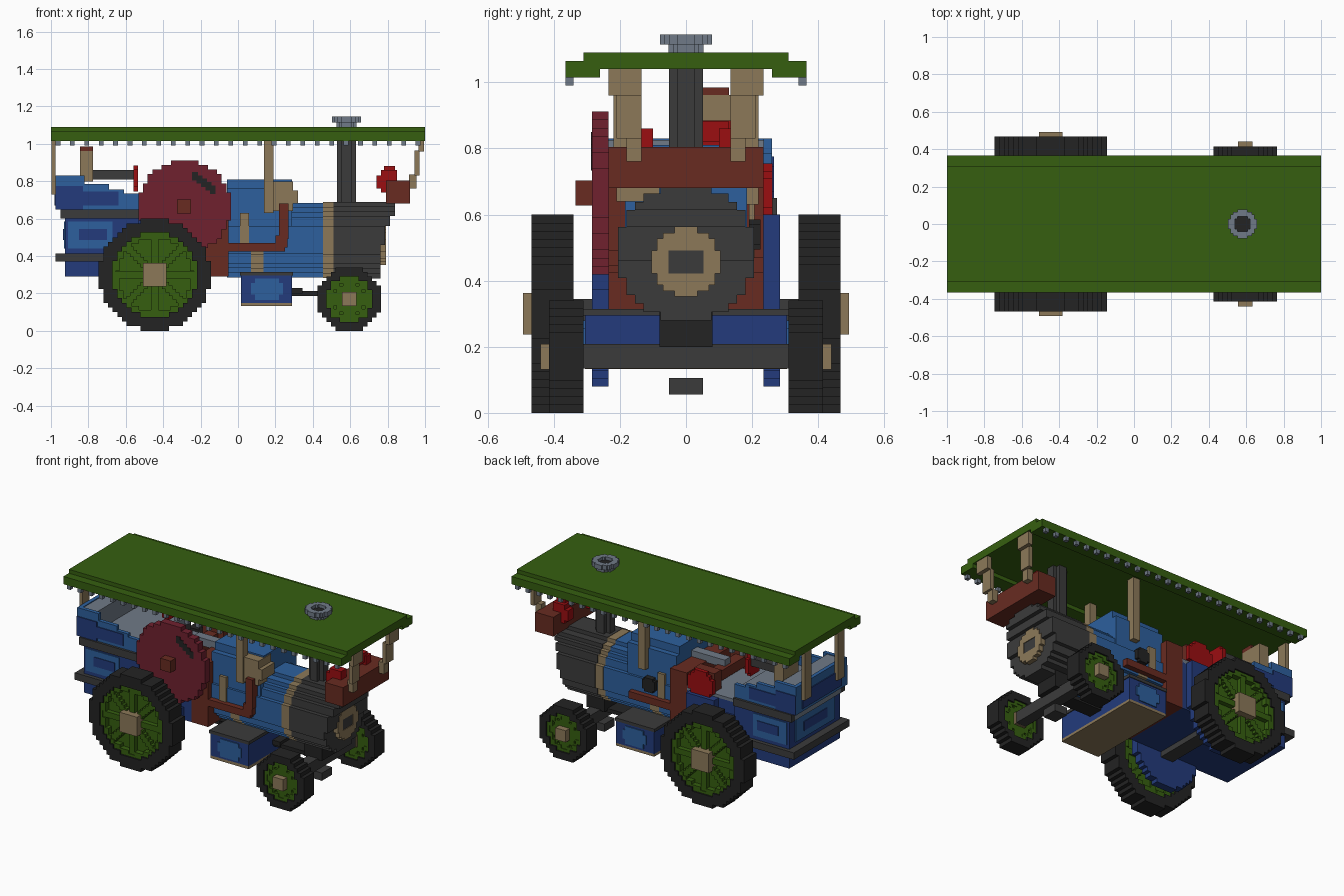
import bpy, bmesh, math

if "Cube" in bpy.data.objects:
    bpy.data.objects.remove(bpy.data.objects["Cube"], do_unlink=True)


def material(name, rgb):
    lin = [((c / 255 + 0.055) / 1.055) ** 2.4 if c > 10 else c / 255 / 12.92 for c in rgb]
    m = bpy.data.materials.new(name)
    m.use_nodes = True
    m.diffuse_color = (*lin, 1)
    m.node_tree.nodes["Principled BSDF"].inputs["Base Color"].default_value = (*lin, 1)
    return m


GREEN = material("green", (54, 95, 16))
BLACK = material("tyre_black", (35, 35, 35))
DARK = material("dark_grey", (59, 59, 59))
SLATE = material("slate_grey", (112, 122, 135))
TAN = material("tan", (140, 121, 89))
LIGHT = material("light_blue", (45, 96, 157))
NAVY = material("dark_blue", (35, 59, 124))
MAROON = material("maroon", (112, 33, 47))
BROWN = material("red_brown", (104, 43, 33))
RED = material("bright_red", (155, 14, 17))


def finish(name, bm, mat):
    bmesh.ops.recalc_face_normals(bm, faces=bm.faces)
    me = bpy.data.meshes.new(name)
    bm.to_mesh(me)
    bm.free()
    me.materials.append(mat)
    ob = bpy.data.objects.new(name, me)
    bpy.context.collection.objects.link(ob)
    return ob


def box(name, x, y, z, mat):
    """Block given by its (low, high) range on each axis."""
    bm = bmesh.new()
    bmesh.ops.create_cube(bm, size=1)
    for v in bm.verts:
        v.co = [(r[0] + r[1]) / 2 + c * (r[1] - r[0]) for r, c in zip((x, y, z), v.co)]
    return finish(name, bm, mat)


def pair(name, x, y, z, mat):
    """Block and its mirror image across y = 0."""
    box("near_" + name, x, (-y[1], -y[0]), z, mat)
    box("far_" + name, x, y, z, mat)


def disc(name, axis, centre, depth, radius, n, mat, keep=lambda u, v: True):
    """Stepped disc of square cells, 2n across, extruded along an axis."""
    bm, s, pts = bmesh.new(), radius / n, {}
    place = {"x": lambda u, v, d: (d, u, v), "y": lambda u, v, d: (u, d, v),
             "z": lambda u, v, d: (u, v, d)}[axis]

    def vert(i, j):
        if (i, j) not in pts:
            pts[i, j] = bm.verts.new(place(centre[0] + i * s, centre[1] + j * s, depth[0]))
        return pts[i, j]

    for i in range(-n, n):
        for j in range(-n, n):
            u, v = (i + 0.5) * s, (j + 0.5) * s
            if math.hypot(u, v) <= radius and keep(u, v):
                bm.faces.new([vert(i, j), vert(i + 1, j), vert(i + 1, j + 1), vert(i, j + 1)])
    ext = bmesh.ops.extrude_face_region(bm, geom=bm.faces[:], use_keep_orig=True)
    step = place(0, 0, depth[1] - depth[0])
    bmesh.ops.translate(bm, vec=step, verts=[g for g in ext["geom"] if isinstance(g, bmesh.types.BMVert)])
    return finish(name, bm, mat)


# Canopy with drooping edges and a row of bulbs on each side
box("canopy", (-1, 1), (-0.31, 0.31), (1.04, 1.09), GREEN)
pair("canopy_edge", (-1, 1), (0.26, 0.365), (1.015, 1.065), GREEN)
for i in range(26):
    x = -0.975 + i * 0.077
    pair("canopy_bulb", (x, x + 0.025), (0.34, 0.365), (0.99, 1.015), SLATE)

# Canopy posts
for x, y, z in (((0.965, 0.995), (0.135, 0.235), (0.96, 1.04)),
                ((0.945, 0.97), (0.135, 0.21), (0.83, 0.965)),
                ((0.915, 0.955), (0.135, 0.18), (0.76, 0.835))):
    pair("front_post", x, y, z, TAN)
pair("middle_post", (0.14, 0.19), (0.17, 0.22), (0.63, 1.04), TAN)
pair("rear_post", (-0.998, -0.975), (0.135, 0.205), (0.73, 1.04), TAN)

# Chimney
def hollow(u, v):
    return math.hypot(u, v) > 0.04

disc("chimney", "z", (0.58, 0), (0.66, 1.115), 0.052, 2, DARK)
disc("chimney_collar", "z", (0.58, 0), (1.09, 1.118), 0.053, 4, SLATE, hollow)
disc("chimney_cap", "z", (0.58, 0), (1.115, 1.145), 0.078, 6, SLATE, hollow)
disc("chimney_mouth", "z", (0.58, 0), (1.1, 1.125), 0.05, 4, BLACK)

# Boiler, bands and smokebox with its raked front
C = (0, 0.485)
disc("boiler", "x", C, (-0.06, 0.46), 0.2, 8, LIGHT)
disc("boiler_front_band", "x", C, (0.455, 0.51), 0.203, 8, TAN)
disc("boiler_middle_band", "x", C, (0.07, 0.135), 0.203, 8, TAN, lambda u, v: v < -0.05)
pair("boiler_strap", (0.01, 0.06), (0.19, 0.208), (0.45, 0.63), TAN)
disc("smokebox", "x", C, (0.51, 0.762), 0.205, 8, DARK)
for x0, low in ((0.76, -0.02), (0.785, 0.07), (0.812, 0.12)):
    disc("smokebox_lip", "x", C, (x0, x0 + 0.027), 0.205, 8, DARK, lambda u, v: v > low)
disc("smokebox_door_ring", "x", (0, 0.457), (0.75, 0.792), 0.105, 6, TAN,
     lambda u, v: abs(u) > 0.05 or abs(v) > 0.035)
box("smokebox_door", (0.75, 0.788), (-0.053, 0.053), (0.42, 0.495), DARK)

# Firebox, cylinder block and pipework
box("firebox", (-0.17, -0.05), (-0.235, 0.235), (0.29, 0.7), BROWN)
box("cylinder_block", (-0.06, 0.29), (-0.15, 0.15), (0.6, 0.81), LIGHT)
box("cylinder_shoulder", (-0.06, 0.29), (-0.185, 0.185), (0.55, 0.76), LIGHT)
box("valve_chest", (0.18, 0.295), (-0.21, -0.08), (0.64, 0.8), TAN)
box("valve_cover", (0.22, 0.32), (-0.21, -0.08), (0.68, 0.75), TAN)
pair("lower_pipe", (-0.15, 0.25), (0.195, 0.235), (0.425, 0.47), BROWN)
box("pipe_elbow", (0.2, 0.265), (-0.235, -0.19), (0.445, 0.51), BROWN)
box("pipe_riser", (0.22, 0.27), (-0.235, -0.17), (0.49, 0.68), BROWN)
disc("pump_port", "y", (0.115, 0.54), (0.19, 0.225), 0.045, 3, BLACK)

# Flywheel, crankshaft and far side pulley
F = (-0.285, 0.665)
disc("flywheel", "y", F, (-0.285, -0.235), 0.247, 10, MAROON)
box("flywheel_hub", (-0.325, -0.25), (-0.335, -0.28), (0.627, 0.703), BROWN)
for i in range(5):
    x, z = -0.245 + i * 0.024, 0.805 - i * 0.018
    box("flywheel_slot", (x, x + 0.03), (-0.288, -0.28), (z, z + 0.045), BLACK)
box("crankshaft", (-0.32, -0.25), (-0.28, 0.24), (0.635, 0.7), BROWN)
disc("far_pulley", "y", F, (0.235, 0.262), 0.09, 4, RED)
pair("crank_bearing", (-0.36, -0.21), (0.15, 0.22), (0.6, 0.74), BROWN)
box("connecting_rod", (-0.3, 0), (-0.03, 0.03), (0.69, 0.74), SLATE)

# Tender body with belts and open top
box("tender_body", (-0.925, -0.17), (-0.235, 0.235), (0.29, 0.6), NAVY)
box("tender_lower", (-0.925, -0.53), (-0.26, 0.26), (0.29, 0.61), NAVY)
box("lower_belt", (-0.975, -0.53), (-0.285, 0.285), (0.37, 0.415), DARK)
box("upper_belt", (-0.95, -0.53), (-0.275, 0.275), (0.6, 0.65), DARK)
for x0, x1, top in ((-0.975, -0.82, 0.83), (-0.82, -0.69, 0.785), (-0.69, -0.61, 0.755), (-0.61, -0.53, 0.735)):
    pair("tender_side", (x0, x1), (0.235, 0.26), (0.65, top), LIGHT)
box("tender_back", (-0.975, -0.95), (-0.26, 0.26), (0.65, 0.83), LIGHT)
box("tender_floor", (-0.95, -0.53), (-0.235, 0.235), (0.6, 0.7), SLATE)
box("tender_load", (-0.95, -0.85), (-0.235, 0.235), (0.69, 0.825), SLATE)
box("footplate", (-0.53, -0.17), (-0.235, 0.235), (0.59, 0.62), SLATE)

# Painted panels on the tender
pair("side_panel", (-0.91, -0.67), (0.26, 0.266), (0.44, 0.585), LIGHT)
pair("side_panel_centre", (-0.85, -0.7), (0.262, 0.27), (0.485, 0.545), NAVY)
pair("upper_panel", (-0.975, -0.83), (0.26, 0.266), (0.65, 0.775), NAVY)
pair("upper_panel_front", (-0.83, -0.64), (0.26, 0.266), (0.67, 0.745), NAVY)
box("back_panel", (-0.931, -0.925), (-0.2, 0.2), (0.44, 0.585), LIGHT)
box("back_panel_centre", (-0.935, -0.929), (-0.12, 0.12), (0.485, 0.545), NAVY)
box("back_upper_panel", (-0.981, -0.975), (-0.2, 0.2), (0.67, 0.775), NAVY)

# Driver's seat and steering
box("seat_back", (-0.845, -0.775), (0.05, 0.205), (0.8, 0.962), TAN)
box("seat_top", (-0.845, -0.775), (0.05, 0.13), (0.96, 0.985), BROWN)
box("steering_shaft", (-0.84, -0.56), (0.08, 0.13), (0.81, 0.86), DARK)
disc("steering_wheel", "x", (0.09, 0.815), (-0.56, -0.535), 0.07, 3, RED)

# Front box and lamps
box("front_box", (0.79, 0.92), (-0.235, 0.235), (0.68, 0.805), BROWN)
pair("lamp", (0.765, 0.85), (0.1, 0.155), (0.74, 0.86), RED)
pair("lamp_rear", (0.74, 0.8), (0.1, 0.155), (0.76, 0.83), RED)
box("lamp_bridge", (0.78, 0.84), (0.05, 0.13), (0.82, 0.882), RED)

# Belly tank
box("tank", (0.015, 0.29), (-0.305, 0.305), (0.15, 0.3), NAVY)
box("tank_base", (0.015, 0.29), (-0.305, 0.305), (0.133, 0.152), TAN)
box("tank_lid", (0.01, 0.295), (-0.31, 0.31), (0.295, 0.315), DARK)
pair("tank_panel", (0.09, 0.22), (0.305, 0.311), (0.165, 0.28), LIGHT)
pair("tank_panel_wide", (0.07, 0.24), (0.305, 0.311), (0.195, 0.255), LIGHT)

# Axles and steering gear
box("front_axle", (0.56, 0.63), (-0.32, 0.32), (0.135, 0.208), DARK)
box("front_pivot", (0.53, 0.66), (-0.08, 0.08), (0.2, 0.31), BLACK)
box("steering_rod", (0.28, 0.57), (-0.05, 0.05), (0.187, 0.212), BLACK)
box("steering_link", (0.28, 0.345), (-0.06, 0.06), (0.2, 0.23), BLACK)
box("drag_weight", (0.55, 0.64), (-0.052, 0.052), (0.055, 0.105), DARK)
box("rear_axle", (-0.49, -0.4), (-0.36, 0.36), (0.255, 0.345), DARK)
box("gear_case", (-0.4, -0.2), (0.235, 0.285), (0.3, 0.6), NAVY)

# Wheels: tyre, recessed green plate, raised spokes and hub
def spoke(u, v):
    return min(abs(u), abs(v), abs(abs(u) - abs(v))) < 0.026

def wheel(side, end, x, r, inner, outer, rim, hub, n):
    def depth(a, b):
        return (a * side, b * side)
    name = ("near_" if side < 0 else "far_") + end
    c = (x, r)
    disc(name + "_tyre", "y", c, depth(inner, outer), r, n, BLACK, lambda u, v: math.hypot(u, v) > rim)
    disc(name + "_plate", "y", c, depth(inner + 0.025, outer - 0.045), rim + r / n, n, GREEN)
    disc(name + "_rim", "y", c, depth(inner + 0.01, outer - 0.01), rim + r / n, n, GREEN,
         lambda u, v: math.hypot(u, v) > rim - r / n)
    disc(name + "_spokes", "y", c, depth(inner + 0.015, outer - 0.015), rim, n, GREEN, spoke)
    box(name + "_hub", (x - hub, x + hub), sorted(depth(inner, outer + 0.025)), (r - hub, r + hub), TAN)

for side in (-1, 1):
    wheel(side, "rear_wheel", -0.445, 0.3, 0.34, 0.468, 0.226, 0.063, 12)
    wheel(side, "front_wheel", 0.595, 0.17, 0.31, 0.415, 0.121, 0.038, 7)
    disc("rear_drum", "y", (-0.445, 0.3), (side * 0.235, side * 0.285), 0.22, 9, NAVY)
